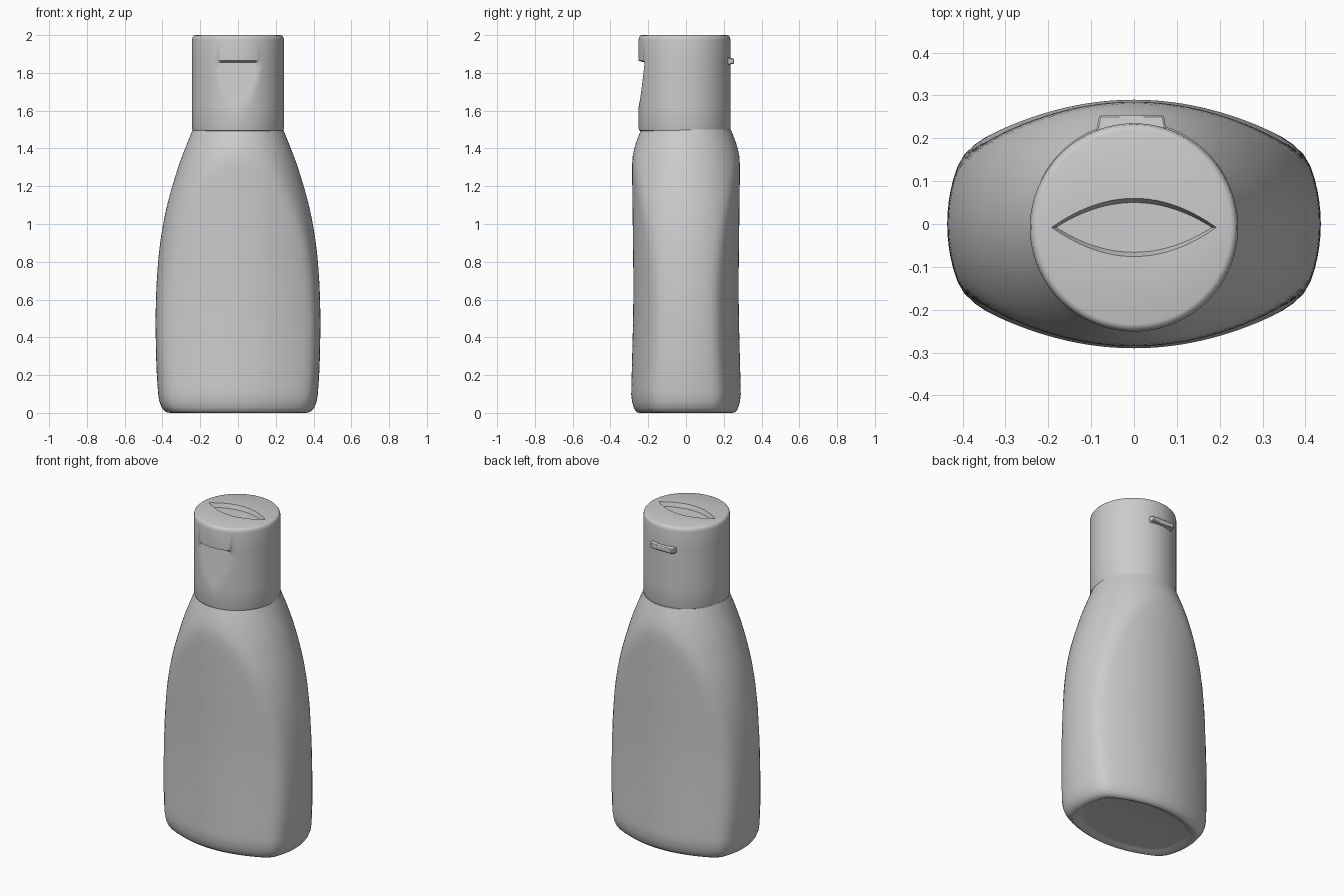
import bpy, bmesh, math

cube = bpy.data.objects.get("Cube")
if cube:
    bpy.data.objects.remove(cube, do_unlink=True)

# Single plastic colour
plastic = bpy.data.materials.new("light grey plastic")
plastic.use_nodes = True
GREY = (0.6, 0.6, 0.6, 1.0)
plastic.diffuse_color = GREY
plastic.node_tree.nodes["Principled BSDF"].inputs["Base Color"].default_value = GREY

SEG = 96
ANGLES = [2 * math.pi * i / SEG for i in range(SEG)]


def finish(name, bm, angle=35):
    bmesh.ops.recalc_face_normals(bm, faces=bm.faces)
    mesh = bpy.data.meshes.new(name)
    bm.to_mesh(mesh)
    bm.free()
    mesh.materials.append(plastic)
    obj = bpy.data.objects.new(name, mesh)
    bpy.context.collection.objects.link(obj)
    bpy.ops.object.select_all(action='DESELECT')
    obj.select_set(True)
    bpy.context.view_layer.objects.active = obj
    bpy.ops.object.shade_smooth_by_angle(angle=math.radians(angle))
    return obj


def loft(name, rings, angle=35):
    """Skin a stack of closed rings and cap both ends."""
    bm = bmesh.new()
    loops = [[bm.verts.new(p) for p in ring] for ring in rings]
    for a, b in zip(loops, loops[1:]):
        for i in range(SEG):
            j = (i + 1) % SEG
            bm.faces.new((a[i], a[j], b[j], b[i]))
    bm.faces.new(loops[0][::-1])
    bm.faces.new(loops[-1])
    return finish(name, bm, angle)


def curve(points, z):
    """Smooth interpolation through (z, value) points."""
    if z <= points[0][0]:
        return points[0][1]
    for k in range(len(points) - 1):
        (z0, v0), (z1, v1) = points[k], points[k + 1]
        if z <= z1:
            za, va = points[max(k - 1, 0)]
            zb, vb = points[min(k + 2, len(points) - 1)]
            h, t = z1 - z0, (z - z0) / (z1 - z0)
            m0, m1 = (v1 - va) / (z1 - za) * h, (vb - v0) / (zb - z0) * h
            return ((2*t**3 - 3*t**2 + 1) * v0 + (t**3 - 2*t**2 + t) * m0
                    + (3*t**2 - 2*t**3) * v1 + (t**3 - t**2) * m1)
    return points[-1][1]


# Body: an oval loft trimmed by curved front and back panels
WIDTH = [(0.1, 0.423), (0.25, 0.432), (0.5, 0.436), (0.7, 0.43), (0.9, 0.412),
         (1.1, 0.375), (1.3, 0.317), (1.4, 0.28), (1.5, 0.24)]
DEPTH = [(0.1, 0.43), (0.3, 0.43), (0.6, 0.40), (1.0, 0.36), (1.25, 0.315),
         (1.4, 0.275), (1.5, 0.238)]
PANEL = [(0.1, 0.290), (0.6, 0.279), (1.0, 0.282), (1.4, 0.287), (1.5, 0.287)]
BULGE, BLEND = 0.72, 40


def body_ring(z, section_z=None, scale=1.0):
    s = z if section_z is None else section_z
    w, d, p = (curve(c, s) for c in (WIDTH, DEPTH, PANEL))
    ring = []
    for t in ANGLES:
        x, y = w * math.cos(t), d * math.sin(t)
        # factor k that puts the point on the panel: k*|y| = p - BULGE*(k*x)^2
        a, b = BULGE * x * x, abs(y)
        k = 2 * p / (b + math.sqrt(b * b + 4 * a * p) + 1e-9)
        k = (1 + k ** -BLEND) ** (-1 / BLEND) * scale
        ring.append((x * k, y * k, z))
    return ring


# recessed underside, rounded foot, then the walls
foot = [(0.016, 0.70), (0.014, 0.78), (0.0, 0.84), (0.002, 0.885),
        (0.012, 0.925), (0.03, 0.957), (0.06, 0.985)]
rings = [body_ring(z, 0.1, s) for z, s in foot]
rings += [body_ring(0.1 + 1.4 * i / 40) for i in range(41)]
loft("bottle_body", rings, 50)

# Cap: cylinder with a thumb scoop in front and a lens-shaped finger recess on top
CAP_Y, CAP_R = -0.008, 0.243


def cap_ring(z, r, cut=None):
    ring = []
    for t in ANGLES:
        y = CAP_Y + r * math.sin(t)
        ring.append((r * math.cos(t), y if cut is None else max(y, cut), z))
    return ring


def lens_ring(z, length, width):
    return [(length * math.cos(t),
             CAP_Y + width * math.sin(t) * abs(math.sin(t)), z) for t in ANGLES]


cap = [cap_ring(1.49, 0.225), cap_ring(1.495, 0.24), cap_ring(1.505, CAP_R)]
for i in range(9):
    f = i / 8
    cap.append(cap_ring(1.62 + 0.235 * f, CAP_R, -0.251 + 0.032 * f ** 0.8))
cap += [cap_ring(1.865, CAP_R), cap_ring(1.975, CAP_R), cap_ring(1.99, 0.240),
        cap_ring(1.997, 0.234), cap_ring(2.0, 0.226),
        lens_ring(2.0, 0.192, 0.068), lens_ring(1.975, 0.182, 0.058)]
loft("flip_cap", cap)

# Small hinge tab on the back of the cap
bm = bmesh.new()
bmesh.ops.create_cube(bm, size=1)
for v in bm.verts:
    outer = v.co.y > 0
    v.co.x = v.co.x * (0.15 if outer else 0.165) - 0.006
    v.co.z = 1.862 + v.co.z * (0.028 if outer else 0.04)
    v.co.y = 0.254 if outer else 0.215
bmesh.ops.bevel(bm, geom=bm.edges[:], offset=0.004, segments=1, affect='EDGES')
finish("hinge_tab", bm)
